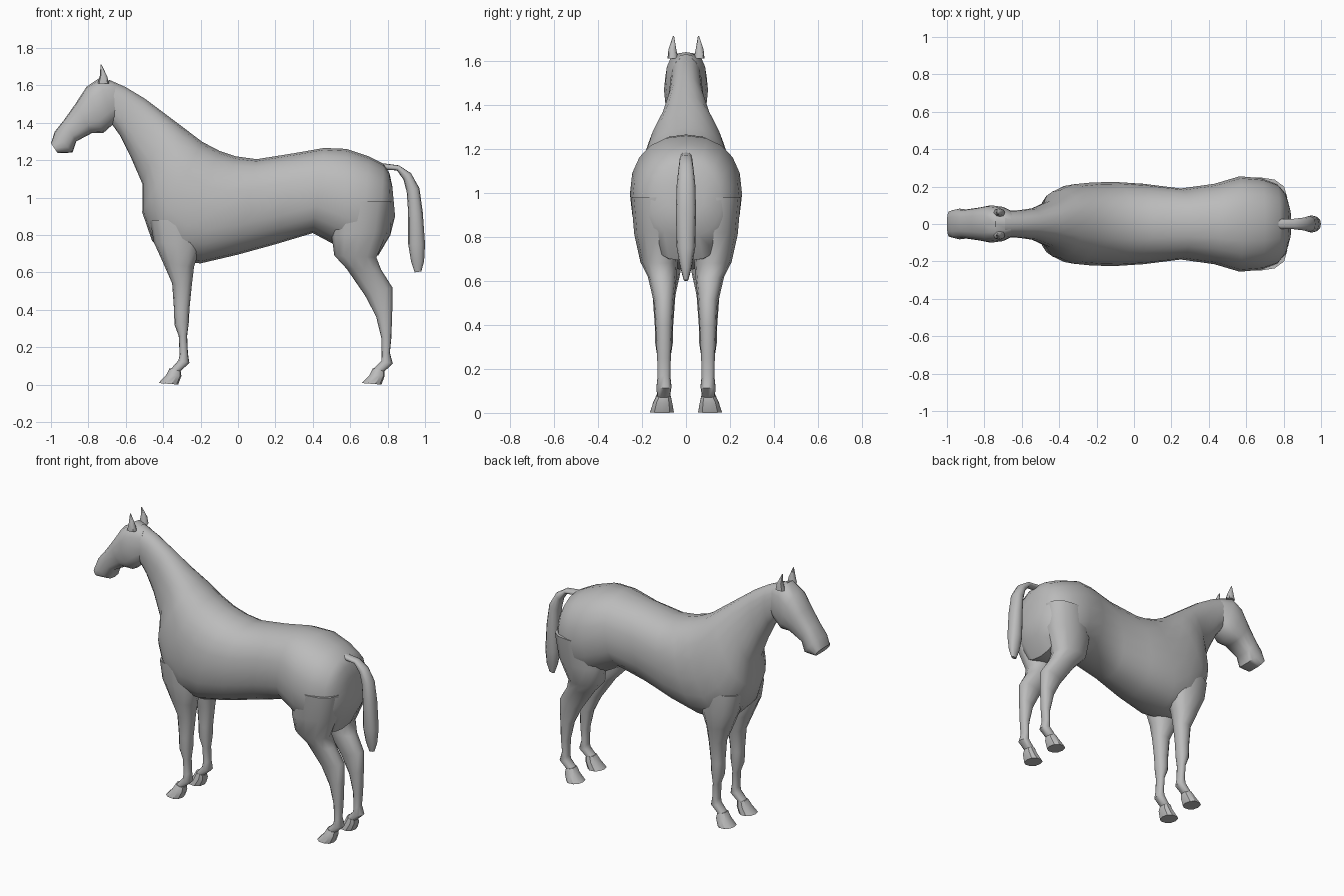
import bpy, bmesh, math
from mathutils import Vector

coat = bpy.data.materials.new("grey coat")
coat.diffuse_color = (0.5, 0.5, 0.5, 1)


def loft(name, sections, sides=16, power=2.3, angle=50):
    """Skin rings given as (x1, z1, x2, z2, y centre, y half width)."""
    bm = bmesh.new()
    rings = []
    for x1, z1, x2, z2, yc, hw in sections:
        mid = Vector(((x1 + x2) / 2, yc, (z1 + z2) / 2))
        u = Vector(((x1 - x2) / 2, 0, (z1 - z2) / 2))
        ring = []
        for i in range(sides):
            a = 2 * math.pi * i / sides
            c, s = math.cos(a), math.sin(a)
            pc = math.copysign(abs(c) ** (2 / power), c)
            ps = math.copysign(abs(s) ** (2 / power), s)
            ring.append(bm.verts.new(mid + u * pc + Vector((0, hw * ps, 0))))
        rings.append(ring)
    for a, b in zip(rings, rings[1:]):
        for i in range(sides):
            j = (i + 1) % sides
            bm.faces.new((a[i], a[j], b[j], b[i]))
    bm.faces.new(rings[0])
    bm.faces.new(rings[-1])
    bmesh.ops.recalc_face_normals(bm, faces=bm.faces)
    mesh = bpy.data.meshes.new(name)
    bm.to_mesh(mesh)
    bm.free()
    obj = bpy.data.objects.new(name, mesh)
    bpy.context.collection.objects.link(obj)
    mesh.materials.append(coat)
    bpy.context.view_layer.objects.active = obj
    obj.select_set(True)
    bpy.ops.object.shade_smooth_by_angle(angle=math.radians(angle))
    obj.select_set(False)
    return obj


def pair(name, sections, **kw):
    """Build the part on both sides of the body."""
    for side, label in ((1, "left"), (-1, "right")):
        loft(f"{label}_{name}", [(*s[:4], s[4] * side, s[5]) for s in sections], **kw)


# Neck and trunk: top point, bottom point, half width
trunk = [
    (-.69, 1.63, -.68, 1.40, .070), (-.60, 1.59, -.63, 1.33, .074),
    (-.50, 1.53, -.575, 1.22, .085), (-.38, 1.44, -.51, 1.07, .125),
    (-.28, 1.365, -.512, .92, .18), (-.19, 1.297, -.46, .77, .212),
    (-.10, 1.25, -.35, .66, .222), (-.01, 1.22, -.20, .648, .225),
    (.10, 1.205, .00, .695, .215), (.30, 1.237, .20, .75, .19),
    (.46, 1.265, .40, .81, .215), (.58, 1.26, .55, .73, .255),
    (.70, 1.22, .66, .69, .245), (.78, 1.18, .75, .69, .215),
    (.81, 1.13, .815, .80, .16), (.825, 1.06, .84, .90, .08)]
loft("neck_and_trunk", [(*s[:4], 0, s[4]) for s in trunk], sides=20)

# Head from poll to muzzle
head = [
    (-.66, 1.615, -.62, 1.44, .06), (-.74, 1.64, -.67, 1.39, .092),
    (-.81, 1.592, -.72, 1.345, .10), (-.87, 1.50, -.78, 1.345, .088),
    (-.93, 1.415, -.865, 1.30, .078), (-.98, 1.352, -.885, 1.24, .082),
    (-1.0, 1.29, -.965, 1.238, .07)]
loft("head", [(*s[:4], 0, s[4]) for s in head], power=2.6)

# Ears
pair("ear", [(-.75, 1.61, -.69, 1.61, .06, .024), (-.738, 1.655, -.70, 1.65, .062, .018),
             (-.735, 1.713, -.73, 1.711, .057, .003)], sides=8)

# Tail
tail = [
    (.76, 1.185, .76, 1.15, .025), (.86, 1.172, .85, 1.145, .028),
    (.925, 1.13, .885, 1.095, .034), (.97, 1.05, .902, 1.03, .042),
    (.988, .92, .91, .92, .046), (1.0, .75, .91, .75, .042),
    (.995, .66, .925, .66, .026), (.98, .605, .945, .60, .01)]
loft("tail", [(*s[:4], 0, s[4]) for s in tail], sides=12)

# Front legs: front point, back point, y centre, half width
pair("front_leg", [
    (-.47, .88, -.20, .88, .105, .09), (-.45, .76, -.20, .74, .105, .088),
    (-.40, .65, -.235, .63, .10, .075), (-.352, .54, -.247, .53, .10, .052),
    (-.342, .40, -.26, .40, .10, .042), (-.34, .32, -.262, .34, .10, .042),
    (-.317, .26, -.272, .26, .10, .031), (-.312, .16, -.268, .17, .10, .029),
    (-.318, .13, -.26, .115, .10, .034), (-.362, .08, -.31, .07, .102, .03)],
    sides=12)

# Hind legs
pair("hind_leg", [
    (.52, .98, .82, .98, .14, .11), (.50, .80, .80, .82, .13, .105),
    (.515, .69, .74, .68, .122, .085), (.58, .62, .765, .615, .108, .065),
    (.68, .475, .825, .52, .10, .045), (.738, .365, .825, .40, .10, .038),
    (.766, .25, .82, .25, .10, .031), (.768, .15, .812, .17, .10, .029),
    (.766, .125, .828, .112, .10, .034), (.72, .08, .78, .068, .102, .03)],
    sides=12)

# Hooves
for label, x in (("front", 0), ("hind", 1.087)):
    pair(f"{label}_hoof", [
        (x - .365, .088, x - .305, .07, .102, .033),
        (x - .385, .05, x - .303, .045, .106, .045),
        (x - .425, .008, x - .32, .0, .109, .056)], sides=10, angle=35)
